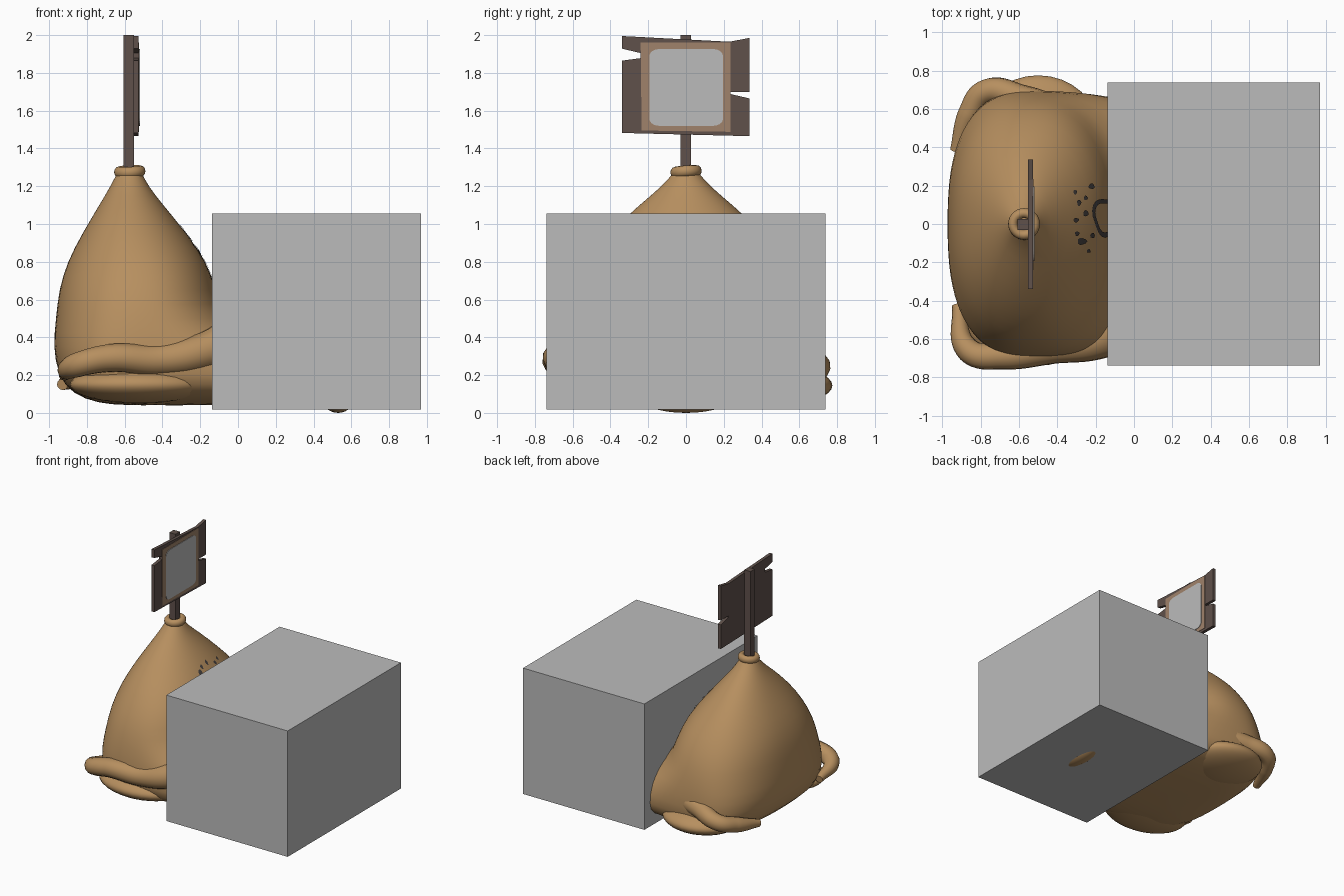
import bpy, bmesh, math
from mathutils import Vector

if "Cube" in bpy.data.objects:
    bpy.data.objects.remove(bpy.data.objects["Cube"])


def material(name, r, g, b):
    m = bpy.data.materials.new(name)
    m.diffuse_color = (r, g, b, 1)
    m.use_nodes = True
    m.node_tree.nodes["Principled BSDF"].inputs["Base Color"].default_value = m.diffuse_color
    return m


CLOTH = material("tan cloth", 0.47, 0.275, 0.115)
WOOD = material("dark wood", 0.115, 0.082, 0.07)
PAPER = material("old paper", 0.35, 0.225, 0.145)
GREY = material("plain grey", 0.5, 0.5, 0.5)
INK = material("ink stain", 0.06, 0.052, 0.05)


def make(name, verts, faces, mat, smooth=False):
    me = bpy.data.meshes.new(name)
    me.from_pydata(verts, [], faces)
    bm = bmesh.new()
    bm.from_mesh(me)
    bmesh.ops.recalc_face_normals(bm, faces=bm.faces)
    bm.to_mesh(me)
    bm.free()
    me.materials.append(mat)
    for p in me.polygons:
        p.use_smooth = smooth
    ob = bpy.data.objects.new(name, me)
    bpy.context.collection.objects.link(ob)
    return ob


def box(name, lo, hi, mat):
    v = [(x, y, z) for x in (lo[0], hi[0]) for y in (lo[1], hi[1]) for z in (lo[2], hi[2])]
    f = [(0, 1, 3, 2), (4, 6, 7, 5), (0, 4, 5, 1), (2, 3, 7, 6), (0, 2, 6, 4), (1, 5, 7, 3)]
    return make(name, v, f, mat)


def plate(name, outline, x0, x1, mat):
    # upright plate: outline in y, z, extruded along x
    n = len(outline)
    v = [(x, y, z) for x in (x0, x1) for y, z in outline]
    f = [tuple(range(n)), tuple(range(n, 2 * n))]
    f += [(i, (i + 1) % n, n + (i + 1) % n, n + i) for i in range(n)]
    return make(name, v, f, mat)


def blob(name, centre, radii, mat):
    bpy.ops.mesh.primitive_uv_sphere_add(segments=32, ring_count=16, location=centre)
    ob = bpy.context.object
    ob.name = name
    ob.scale = radii
    ob.data.materials.append(mat)
    bpy.ops.object.shade_smooth()
    return ob


def fold(name, pts):
    # tapered cloth roll along a path of (x, y, z, radius)
    cu = bpy.data.curves.new(name, 'CURVE')
    cu.dimensions = '3D'
    cu.bevel_depth = 1.0
    cu.bevel_resolution = 4
    cu.use_fill_caps = True
    sp = cu.splines.new('BEZIER')
    sp.bezier_points.add(len(pts) - 1)
    for bp, (x, y, z, r) in zip(sp.bezier_points, pts):
        bp.co = (x, y, z)
        bp.radius = r
        bp.handle_left_type = bp.handle_right_type = 'AUTO'
    cu.materials.append(CLOTH)
    ob = bpy.data.objects.new(name, cu)
    bpy.context.collection.objects.link(ob)
    bpy.ops.object.select_all(action='DESELECT')
    ob.select_set(True)
    bpy.context.view_layer.objects.active = ob
    bpy.ops.object.convert(target='MESH')
    bpy.ops.object.shade_smooth()


# sack body: rings of (z, left x, right x, y half depth, squareness)
RINGS = [(1.28, -.635, -.515, .06, 2), (1.2, -.675, -.475, .125, 2), (1.1, -.735, -.395, .25, 2),
         (.95, -.825, -.27, .41, 2.1), (.8, -.905, -.165, .54, 2.2), (.65, -.95, -.115, .625, 2.3),
         (.5, -.965, -.08, .67, 2.4), (.35, -.98, .2, .695, 2.6), (.2, -.955, .45, .70, 2.7),
         (.1, -.88, .45, .66, 2.6), (.05, -.74, .35, .47, 2.4), (.04, -.6, .1, .2, 2)]
N = 40
verts, faces = [], []
for z, xl, xr, ry, e in RINGS:
    cx = -.575 if z > .9 else -.53
    for i in range(N):
        a = 2 * math.pi * i / N
        c, s = math.cos(a), math.sin(a)
        rx = xr - cx if c > 0 else cx - xl
        verts.append((cx + rx * math.copysign(abs(c) ** (2 / e), c),
                      ry * math.copysign(abs(s) ** (2 / e), s), z))
for k in range(len(RINGS) - 1):
    for i in range(N):
        j = (i + 1) % N
        faces.append((k * N + i, k * N + j, (k + 1) * N + j, (k + 1) * N + i))
faces.append(tuple(range((len(RINGS) - 1) * N, len(RINGS) * N)))
sack = make("sack_body", verts, faces, CLOTH, True)
sack.modifiers.new("soften", 'SUBSURF').levels = 1
bpy.context.view_layer.objects.active = sack
sack.select_set(True)
bpy.ops.object.modifier_apply(modifier="soften")

# slumped cloth: side folds and bottom bulges
fold("front_fold", [(-.92, -.42, .20, .03), (-.86, -.66, .25, .065), (-.68, -.685, .29, .075),
                    (-.42, -.645, .28, .085), (-.2, -.61, .32, .1), (0, -.52, .4, .12)])
fold("back_fold", [(-.93, .38, .15, .03), (-.86, .57, .19, .06), (-.77, .69, .23, .065),
                   (-.58, .65, .28, .075), (-.3, .55, .3, .09), (0, .5, .35, .12)])
blob("front_bulge", (-.52, -.48, .15), (.37, .26, .1), CLOTH)
blob("back_bulge", (-.5, .48, .145), (.32, .295, .105), CLOTH)
# sack end showing under the crate
blob("sack_underside", (.53, 0, .1), (.095, .27, .1), CLOTH)

# rolled neck
bpy.ops.mesh.primitive_torus_add(major_segments=32, minor_segments=12, major_radius=.057,
                                 minor_radius=.026, location=(-.573, 0, 1.277),
                                 rotation=(.08, -.05, 0))
neck = bpy.context.object
neck.name = "neck_roll"
neck.scale.z = 1.15
neck.data.materials.append(CLOTH)
bpy.ops.object.shade_smooth()

# stains projected down on to the sack


def on_sack(x, y):
    hit, loc, nor, _ = sack.ray_cast(Vector((x, y, 3)), Vector((0, 0, -1)))
    return loc + nor * .005 if hit else Vector((x, y, .5))


def stain(name, x, y, rx, ry, inner=0.0, n=24):
    v, f = [], []
    for k in range(3):
        t = inner + (1 - inner) * k / 2
        for i in range(n):
            a = 2 * math.pi * i / n
            w = 1 + .12 * math.sin(3 * a + x * 40)
            v.append(on_sack(x + rx * t * w * math.cos(a), y + ry * t * w * math.sin(a)))
    for k in range(2):
        for i in range(n):
            j = (i + 1) % n
            f.append((k * n + i, k * n + j, (k + 1) * n + j, (k + 1) * n + i))
    make(name, v, f, INK)


stain("stain_ring", -.155, .04, .065, .1, .76)
DOTS = [(-.31, .165, .01, .012), (-.225, .195, .016, .014), (-.29, .11, .011, .016),
        (-.305, .02, .014, .012), (-.255, .055, .014, .016), (-.3, -.05, .012, .012),
        (-.275, -.09, .025, .018), (-.22, -.06, .012, .014), (-.24, -.14, .01, .01),
        (-.255, .135, .01, .012)]
for i, d in enumerate(DOTS):
    stain(f"stain_spot_{i}", *d, n=10)

# sign post and notched board
box("sign_post", (-.606, -.03, 1.1), (-.55, .027, 2.0), WOOD)
plate("sign_board", [(-.338, 1.995), (.23, 1.965), (.335, 1.985), (.335, 1.70), (.235, 1.70),
                     (.235, 1.688), (.335, 1.665), (.335, 1.465), (-.338, 1.482),
                     (-.338, 1.865), (-.24, 1.878), (-.24, 1.905), (-.338, 1.928)],
      -.552, -.526, WOOD)
plate("sign_paper", [(-.235, 1.495), (.235, 1.488), (.235, 1.962), (-.24, 1.96)],
      -.527, -.523, PAPER)
corner = []
for sy, sz, a0 in ((1, 1, 0), (-1, 1, 90), (-1, -1, 180), (1, -1, 270)):
    for k in range(6):
        a = math.radians(a0 + 18 * k)
        corner.append((.001 + sy * .145 + .05 * math.cos(a), 1.723 + sz * .165 + .038 * math.sin(a)))
plate("sign_picture", corner, -.524, -.519, GREY)

# big plain crate
box("crate", (-.137, -.738, .017), (.97, .738, 1.055), GREY)
